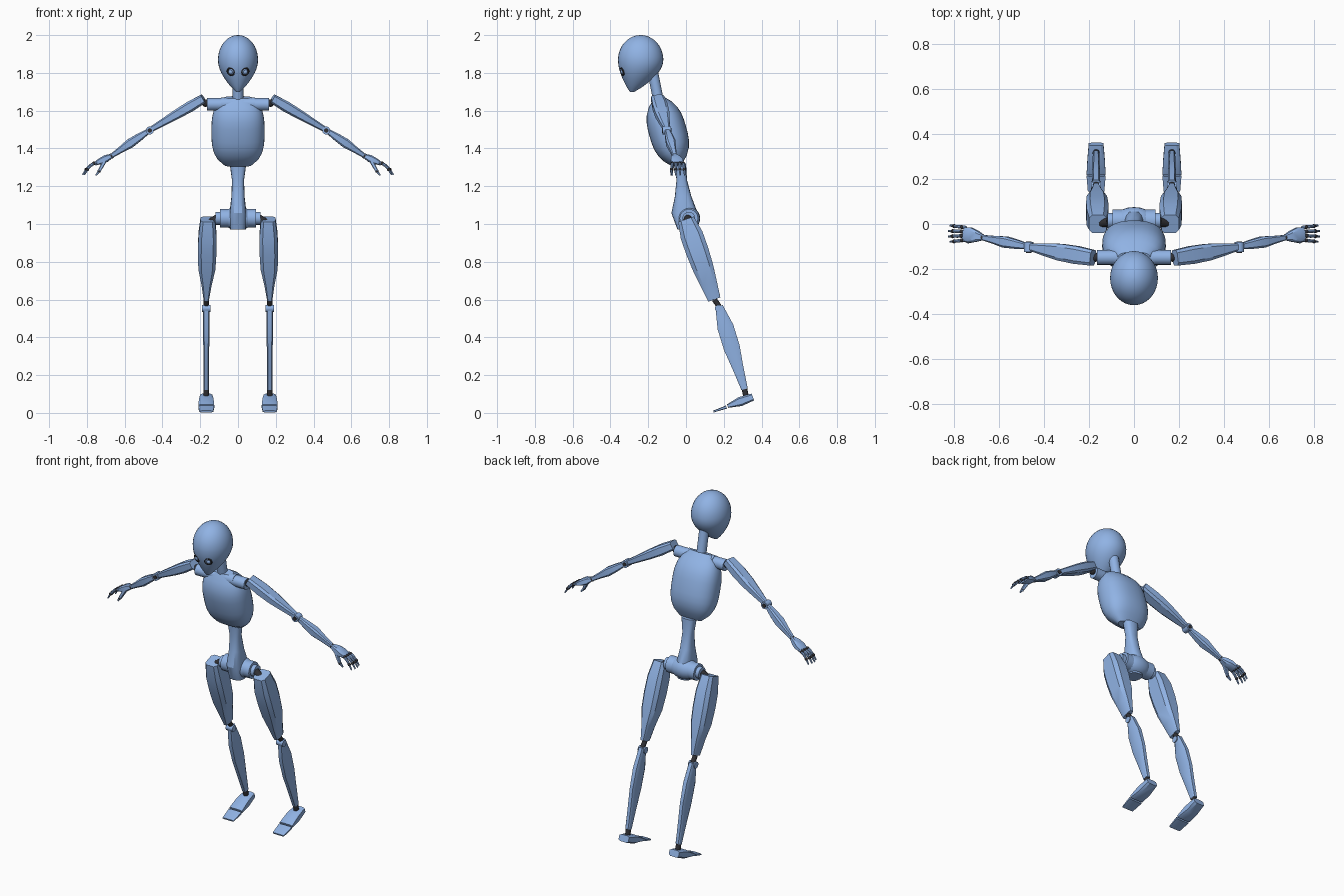
import bpy, bmesh
from math import cos, sin, pi, copysign
from mathutils import Vector

cube = bpy.data.objects.get("Cube")
if cube:
    bpy.data.objects.remove(cube)


def make_material(name, *rgb):
    material = bpy.data.materials.new(name)
    material.use_nodes = True
    colour = (*rgb, 1)
    material.diffuse_color = colour
    material.node_tree.nodes["Principled BSDF"].inputs["Base Color"].default_value = colour
    return material


blue = make_material("soft_blue", .28, .45, .78)
dark = make_material("dark_joint", .03, .03, .035)

X_AXIS, Y_AXIS, DOWN = Vector((1, 0, 0)), Vector((0, 1, 0)), Vector((0, 0, -1))
parts = []


def finish(name, bm, material):
    bmesh.ops.recalc_face_normals(bm, faces=bm.faces)
    mesh = bpy.data.meshes.new(name)
    bm.to_mesh(mesh)
    bm.free()
    mesh.materials.append(material)
    obj = bpy.data.objects.new(name, mesh)
    bpy.context.collection.objects.link(obj)
    parts.append(obj)


def loft(name, rings, sides=24, side=1, across=X_AXIS, axis=None, power=1, turn=0, material=blue):
    """Skin rings of (centre, half width, half depth) set square to the axis."""
    bm = bmesh.new()
    axis = axis or (rings[-1][0] - rings[0][0]).normalized()
    u = (across - axis * across.dot(axis)).normalized()
    v = axis.cross(u)
    loops = []
    for centre, width, depth in rings:
        loop = []
        for i in range(sides):
            angle = 2 * pi * (i + turn) / sides
            c, s = [copysign(abs(f) ** power, f) for f in (cos(angle), sin(angle))]
            point = centre + u * width * c + v * depth * s
            point.x *= side
            loop.append(bm.verts.new(point))
        loops.append(loop)
    for upper, lower in zip(loops, loops[1:]):
        for i in range(sides):
            j = (i + 1) % sides
            bm.faces.new((upper[i], upper[j], lower[j], lower[i]))
    bm.faces.new(loops[0])
    bm.faces.new(loops[-1])
    finish(name, bm, material)


def spaced(start, end, widths, depths=None):
    """Evenly spaced rings along a straight bone."""
    start, end = Vector(start), Vector(end)
    last = len(widths) - 1
    return [(start.lerp(end, i / last), width, depth)
            for i, (width, depth) in enumerate(zip(widths, depths or widths))]


def limb(name, side, across, start, end, widths, depths=None):
    """Faceted limb with a chamfered rectangular section."""
    loft(name, spaced(start, end, widths, depths), 8, side, across, power=.5, turn=.5)


def rod(name, side, start, end, radius, material=blue):
    across = Y_AXIS if start[0] != end[0] else X_AXIS
    loft(name, spaced(start, end, (radius, radius)), 16, side, across, material=material)


def ball(name, centre, size, side=1, material=blue):
    bm = bmesh.new()
    bmesh.ops.create_uvsphere(bm, u_segments=20, v_segments=12, radius=1)
    bmesh.ops.scale(bm, verts=bm.verts, vec=size)
    bmesh.ops.translate(bm, verts=bm.verts, vec=(centre[0] * side, centre[1], centre[2]))
    finish(name, bm, material)


# Head: rounded skull above, tapering and leaning forward to the chin below
rings = []
steps = 10
for i in range(steps):
    angle = pi / 2 * (i + .3) / steps
    r = sin(angle)
    rings.append((Vector((0, -.24, 1.87 + .13 * cos(angle))), .106 * r, .12 * r))
for i in range(steps + 1):
    drop = i / steps
    r = .1 + .9 * cos(drop * pi / 2) ** .9
    rings.append((Vector((0, -.24 - .045 * drop ** 2, 1.87 - .17 * drop)), .106 * r, .12 * r))
loft("head", rings, 32, axis=DOWN)

# Neck, collar and barrel ribcage
rod("neck", 1, (0, -.175, 1.8), (0, -.143, 1.64), .028)
rod("collar_block", 1, (-.09, -.148, 1.635), (.09, -.148, 1.635), .034)
bulge = [(1 - .75 * abs(2 * i / steps - 1) ** 3) ** .5 for i in range(steps + 1)]
loft("ribcage", spaced((0, -.148, 1.67), (0, -.045, 1.31),
                       [.141 * b for b in bulge], [.1 * b * b for b in bulge]), 32, power=.85)

# Waist flaring down into the pelvis
loft("waist", spaced((0, -.03, 1.32), (0, 0, .97), (.044, .032, .035, .045, .042),
                     (.03, .028, .044, .07, .045)), 16, axis=DOWN, power=.75)
ball("pelvis", (0, .015, 1.03), (.092, .06, .06))

# Joints of the posed figure
shoulder = (.182, -.15, 1.664)
elbow = (.47, -.1, 1.495)
wrist = (.67, -.06, 1.36)
hip = (.16, 0, 1.025)
thigh_end = (.168, .15, .6)
knee = (.168, .175, .565)
ankle = (.168, .31, .125)

for label, side in (("left_", 1), ("right_", -1)):
    # Eye: a dark raised ring around a small ball
    bpy.ops.mesh.primitive_torus_add(major_radius=.019, minor_radius=.005, major_segments=20,
                                     minor_segments=8, location=(.037 * side, -.338, 1.807),
                                     rotation=(pi / 2 + .25, 0, .3 * side))
    eye_ring = bpy.context.object
    eye_ring.name = label + "eye_ring"
    eye_ring.data.materials.append(dark)
    parts.append(eye_ring)
    ball(label + "eye", (.037, -.331, 1.806), [.015] * 3, side)

    # Arm
    rod(label + "shoulder", side, (.08, -.148, 1.633), (.165, -.148, 1.633), .033)
    ball(label + "shoulder_joint", (.172, -.148, 1.64), [.02] * 3, side, dark)
    limb(label + "upper_arm", side, Y_AXIS, shoulder, elbow,
         (.036, .041, .039, .028, .014), (.025, .03, .026, .02, .014))
    rod(label + "elbow", side, (.467, -.125, 1.495), (.467, -.08, 1.495), .021)
    rod(label + "elbow_pin", side, (.467, -.128, 1.495), (.467, -.077, 1.495), .012, dark)
    limb(label + "forearm", side, Y_AXIS, elbow, wrist, (.013, .021, .026, .018, .012))
    ball(label + "wrist", wrist, [.014] * 3, side, dark)

    # Hand: palm, four curled fingers with dark knuckles and a thumb
    limb(label + "palm", side, Y_AXIS, wrist, (.755, -.043, 1.32),
         (.013, .026, .034, .03), (.012, .02, .017, .01))
    for finger in range(4):
        spread = finger - 1.5
        reach = .082 - .008 * abs(spread)
        rings = []
        for joint in range(5):
            curl = joint / 4
            radius = .008 - .004 * curl ** 3
            centre = Vector((.745 + reach * curl, -.043 + spread * (.018 + .006 * curl),
                             1.325 - .065 * curl ** 2))
            rings.append((centre, radius, radius))
            if joint in (1, 3):
                ball(label + "knuckle", centre, [.009] * 3, side, dark)
        loft(label + "finger_" + str(finger), rings, 8, side, Y_AXIS)
    thumb_tip = (.735, -.077, 1.28)
    limb(label + "thumb", side, Y_AXIS, (.705, -.068, 1.335), thumb_tip, (.011, .01, .008))
    ball(label + "thumb_knuckle", thumb_tip, [.009] * 3, side, dark)
    limb(label + "thumb_tip", side, Y_AXIS, thumb_tip, (.752, -.072, 1.258), (.008, .004))

    # Hip: stepped cylinders and a dark joint
    rod(label + "hip", side, (.04, .015, 1.03), (.095, .015, 1.03), .049)
    rod(label + "hip_cap", side, (.09, .015, 1.03), (.118, .015, 1.03), .034)
    rod(label + "hip_joint", side, (.11, .01, 1.03), (.15, .005, 1.005), .021, dark)

    # Leg
    limb(label + "thigh", side, X_AXIS, hip, thigh_end,
         (.04, .05, .051, .047, .028, .014), (.045, .063, .063, .058, .047, .035))
    rod(label + "knee_pin", side, thigh_end, knee, .014, dark)
    rod(label + "knee", side, (.146, .172, .553), (.19, .172, .553), .019)
    limb(label + "shin", side, X_AXIS, knee, ankle,
         (.017, .019, .016, .016, .014), (.021, .045, .045, .03, .018))
    rod(label + "ankle", side, ankle, (.168, .318, .085), .015, dark)

    # Foot: heel wedge and thin toe plate
    limb(label + "foot", side, X_AXIS, (.168, .354, .084), (.168, .22, .036),
         (.034, .04, .044), (.02, .026, .01))
    limb(label + "toes", side, X_AXIS, (.168, .214, .031), (.168, .145, .007),
         (.044, .038), (.009, .005))

# Smooth curved parts while keeping the facets crisp
bpy.ops.object.select_all(action='DESELECT')
for obj in parts:
    obj.select_set(True)
bpy.context.view_layer.objects.active = parts[0]
bpy.ops.object.shade_smooth_by_angle(angle=.52)
